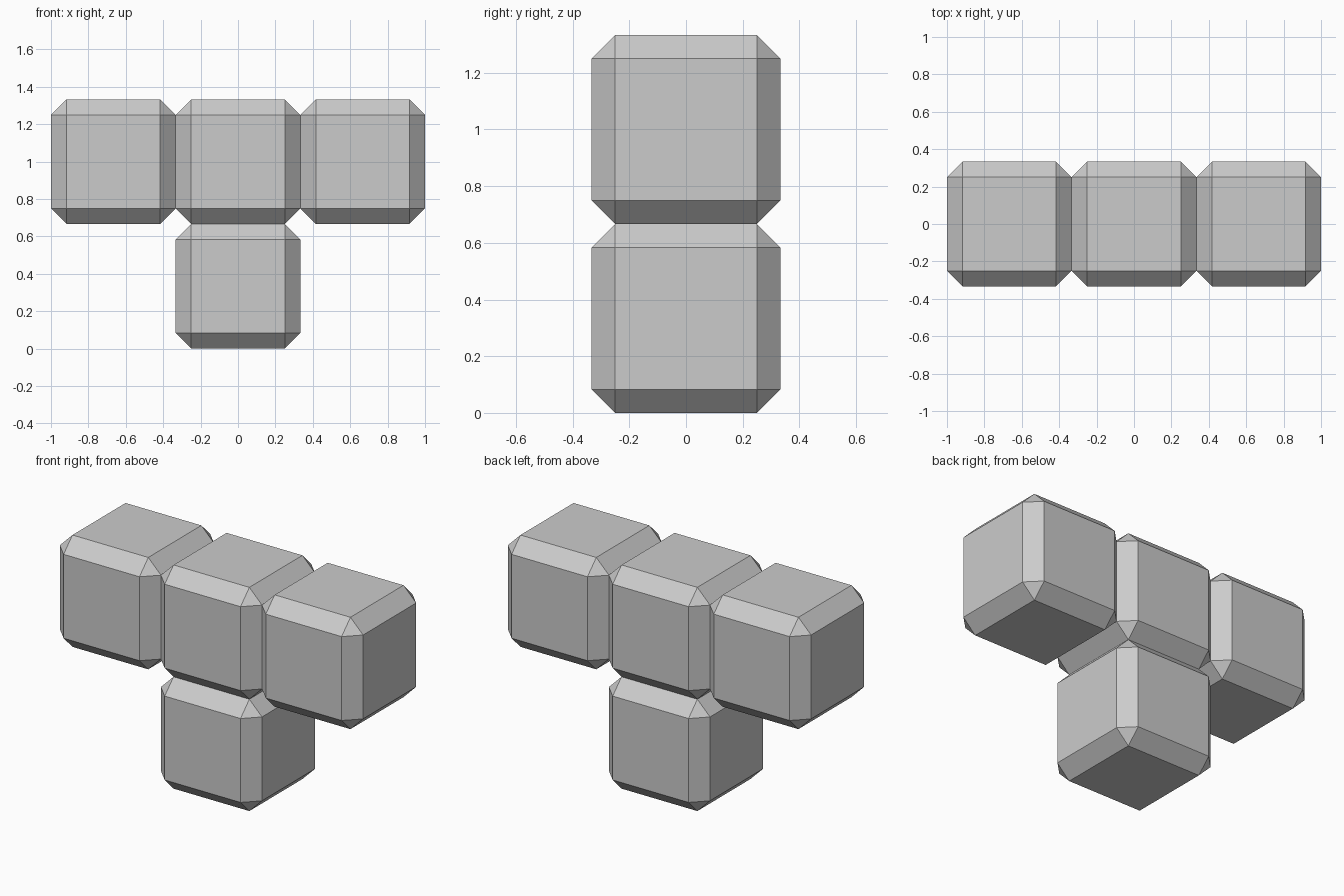
import bpy
import bmesh

if "Cube" in bpy.data.objects:
    bpy.data.objects.remove(bpy.data.objects["Cube"])

SIZE = 2 / 3          # edge length of one block
CHAMFER = SIZE / 8    # width taken off each edge


def block(name, x, z):
    """One cube with flat chamfered edges, centred on (x, 0, z)."""
    bm = bmesh.new()
    bmesh.ops.create_cube(bm, size=SIZE)
    bmesh.ops.bevel(bm, geom=bm.edges[:], offset=CHAMFER, offset_type='OFFSET',
                    segments=1, affect='EDGES', profile=0.5)
    bmesh.ops.recalc_face_normals(bm, faces=bm.faces)
    mesh = bpy.data.meshes.new(name)
    bm.to_mesh(mesh)
    bm.free()
    obj = bpy.data.objects.new(name, mesh)
    obj.location = (x, 0, z)
    bpy.context.collection.objects.link(obj)


# Lower block: the stem of the T
block("stem_block", 0, SIZE / 2)

# Upper row of three blocks
for name, i in (("left_block", -1), ("middle_block", 0), ("right_block", 1)):
    block(name, i * SIZE, SIZE * 1.5)
